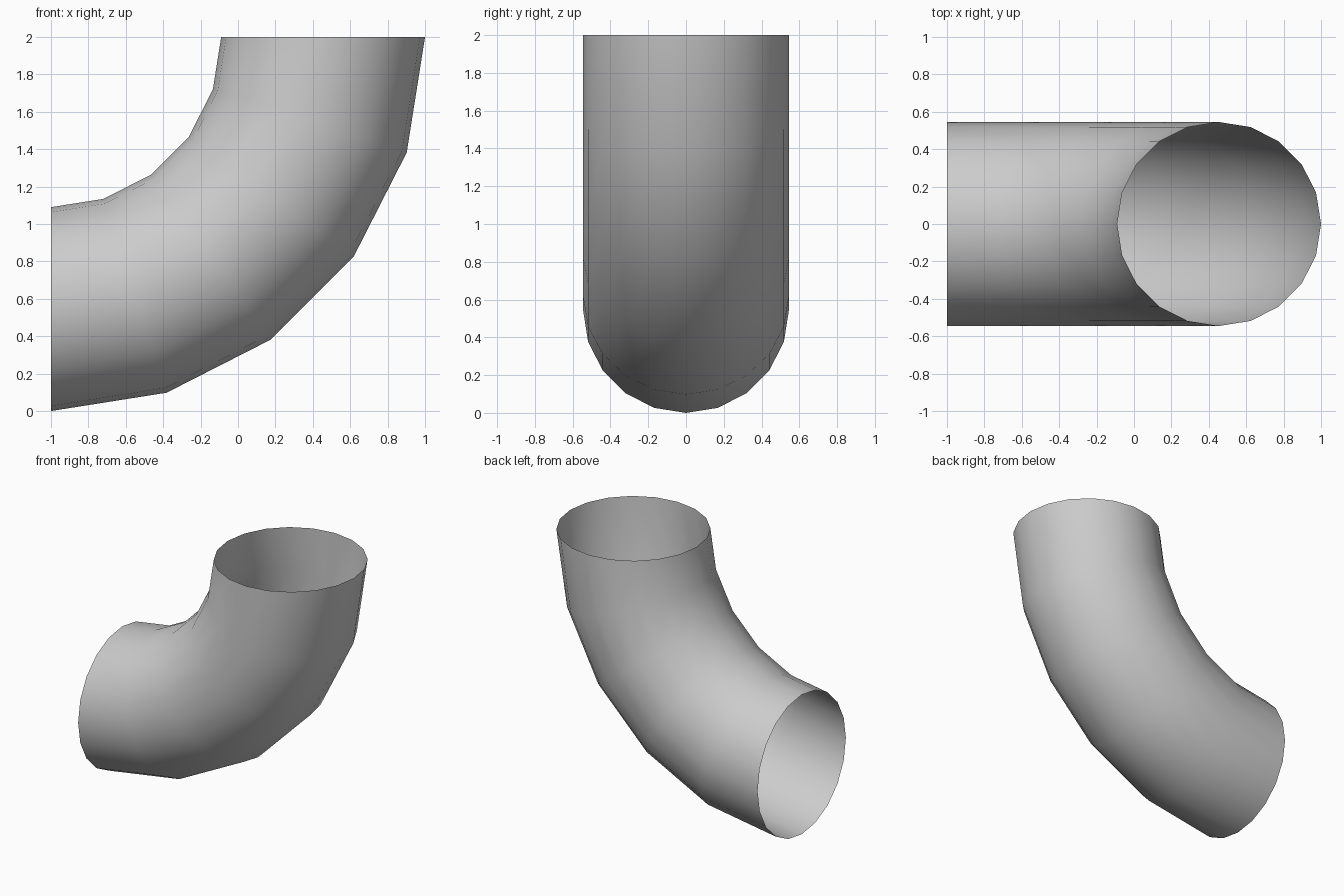
import bpy, bmesh
from math import sin, cos, radians, tau

if "Cube" in bpy.data.objects:
    bpy.data.objects.remove(bpy.data.objects["Cube"])

SIDES, STEPS = 20, 5
BEND_R, TUBE_R = 1.455, 0.545
CX, CZ = -1.0, 2.0          # centre of the bend

# Open-ended elbow: circular sections swept through a quarter turn
bm = bmesh.new()
rings = []
for i in range(STEPS + 1):
    a = radians(90 * i / STEPS)
    ring = []
    for j in range(SIDES):
        t = tau * j / SIDES
        r = BEND_R + TUBE_R * cos(t)
        ring.append(bm.verts.new((CX + r * sin(a), TUBE_R * sin(t), CZ - r * cos(a))))
    rings.append(ring)

for lower, upper in zip(rings, rings[1:]):
    for j in range(SIDES):
        k = (j + 1) % SIDES
        f = bm.faces.new((lower[j], upper[j], upper[k], lower[k]))
        f.smooth = True
        # Keep the normals pointing away from the tube's centre line
        f.normal_update()
        c = f.calc_center_median()
        mid = sum((v.co for v in lower + upper), c * 0) / (2 * SIDES)
        if f.normal.dot(c - mid) < 0:
            f.normal_flip()

mesh = bpy.data.meshes.new("pipe_elbow")
bm.to_mesh(mesh)
bm.free()
elbow = bpy.data.objects.new("pipe_elbow", mesh)
bpy.context.collection.objects.link(elbow)
